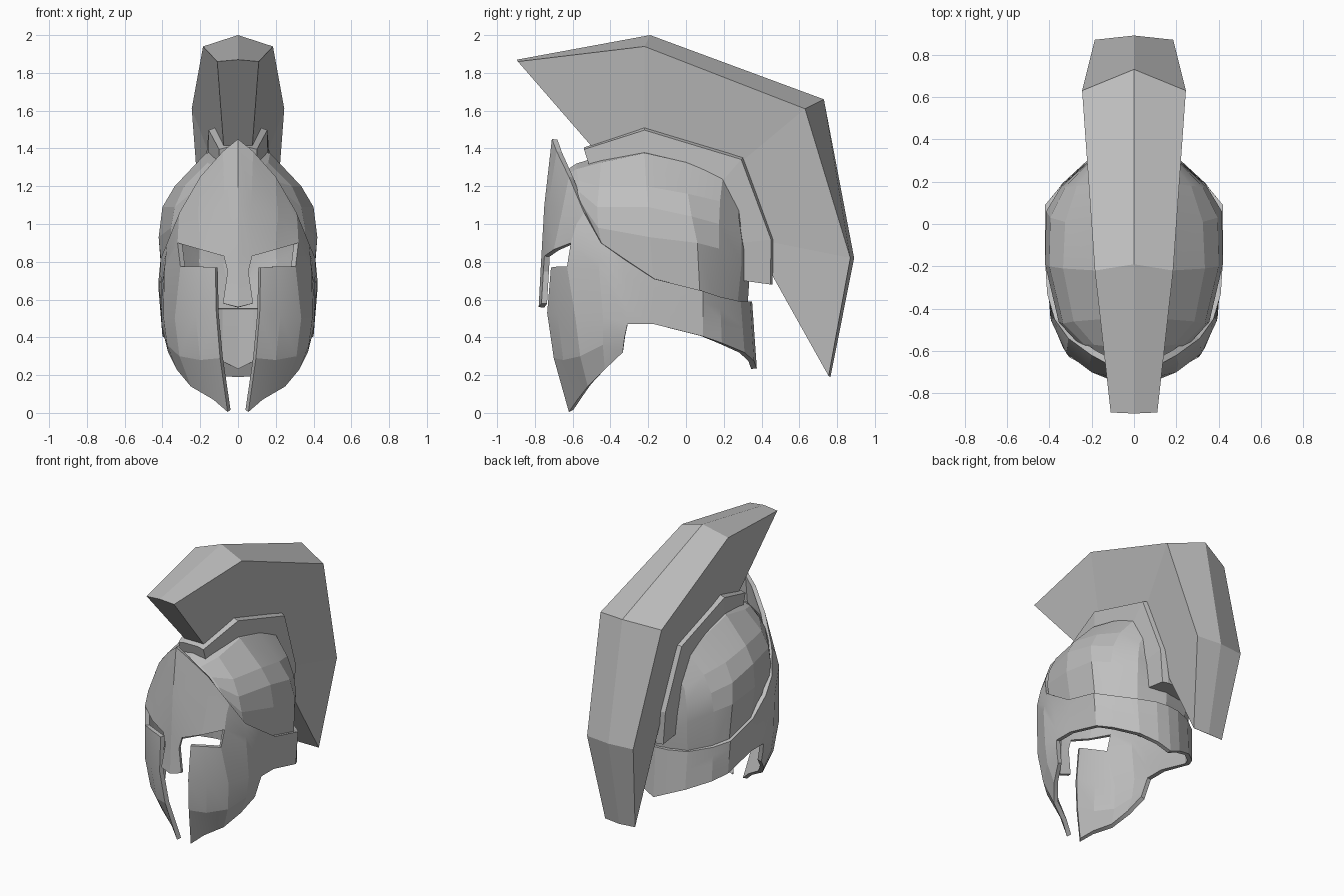
import bpy, bmesh, math
from mathutils import Vector

cube = bpy.data.objects.get("Cube")
if cube:
    bpy.data.objects.remove(cube, do_unlink=True)

# Single grey metal colour
TONE = (0.52, 0.52, 0.52, 1)
grey = bpy.data.materials.new("plain grey")
grey.use_nodes = True
grey.diffuse_color = TONE
grey.node_tree.nodes["Principled BSDF"].inputs["Base Color"].default_value = TONE


def run(a, b, n):
    """n evenly spaced points from a to b."""
    a, b = Vector(a), Vector(b)
    return [tuple(a.lerp(b, i / (n - 1))) for i in range(n)]


def finish(bm, name):
    me = bpy.data.meshes.new(name)
    bm.to_mesh(me)
    bm.free()
    me.materials.append(grey)
    ob = bpy.data.objects.new(name, me)
    bpy.context.collection.objects.link(ob)
    return ob


def shell(name, grids, thickness, smooth):
    """Mirrored sheet from half-side grids (lists of columns), thickened inward."""
    bm = bmesh.new()
    for grid in grids:
        for side in (1, -1):
            cols = [[bm.verts.new((side * x, y, z)) for x, y, z in col] for col in grid]
            for a, b in zip(cols, cols[1:]):
                for i in range(min(len(a), len(b)) - 1):
                    bm.faces.new((a[i], a[i + 1], b[i + 1], b[i]))
    bmesh.ops.remove_doubles(bm, verts=bm.verts, dist=0.0005)
    bmesh.ops.recalc_face_normals(bm, faces=bm.faces)
    bm.normal_update()
    centre = Vector((0, -0.15, 0.7))
    if sum(f.normal.dot(f.calc_center_median() - centre) for f in bm.faces) < 0:
        bmesh.ops.reverse_faces(bm, faces=bm.faces)
    ob = finish(bm, name)
    mod = ob.modifiers.new("thickness", 'SOLIDIFY')
    mod.thickness = thickness
    mod.offset = -1
    bpy.ops.object.select_all(action='DESELECT')
    ob.select_set(True)
    bpy.context.view_layer.objects.active = ob
    # Applied first so that the rim edges stay sharp
    bpy.ops.object.modifier_apply(modifier=mod.name)
    bpy.ops.object.shade_smooth_by_angle(angle=math.radians(smooth))


def sweep(name, sections):
    """Closed solid skinned through matching cross-sections."""
    bm = bmesh.new()
    rings = [[bm.verts.new(p) for p in s] for s in sections]
    n = len(rings[0])
    for a, b in zip(rings, rings[1:]):
        for i in range(n):
            j = (i + 1) % n
            bm.faces.new((a[i], a[j], b[j], b[i]))
    bm.faces.new(rings[0])
    bm.faces.new(rings[-1])
    bmesh.ops.recalc_face_normals(bm, faces=bm.faces)
    finish(bm, name)


# Skull dome: columns run from the centre spine down to the rim
dome = [
    run((0, -.70, 1.24), (.19, -.625, 1.20), 6),
    [(0, -.58, 1.32), (.11, -.58, 1.29), (.19, -.57, 1.23), (.24, -.565, 1.17),
     (.27, -.555, 1.11), (.295, -.53, 1.03)],
    [(0, -.45, 1.36), (.16, -.45, 1.325), (.285, -.46, 1.20), (.335, -.47, 1.09),
     (.355, -.465, .98), (.357, -.44, .86)],
    [(0, -.22, 1.41), (.17, -.22, 1.375), (.335, -.21, 1.2), (.40, -.2, 1.09),
     (.42, -.19, .93), (.395, -.17, .66)],
    [(0, 0, 1.37), (.17, 0, 1.325), (.325, .01, 1.16), (.395, .03, 1.04),
     (.415, .06, .9), (.395, .075, .6)],
    [(0, .2, 1.29), (.16, .195, 1.25), (.27, .18, 1.12), (.325, .175, 1.0),
     (.345, .175, .87), (.32, .16, .57)],
    [(0, .29, 1.11), (.14, .28, 1.10), (.185, .28, 1.03), (.21, .295, .93),
     (.215, .295, .8), (.20, .27, .55)],
    run((0, .35, .93), (0, .325, .55), 6),
]
shell("skull_dome", [dome], 0.02, 12)

# Brow plate and nose guard
brow_end = [(.31, -.54, 1.06), (.315, -.58, 1.0), (.32, -.61, .90)]
brow = [
    [(0, -.71, 1.45), (0, -.75, 1.1), (0, -.765, .84)],
    [(.08, -.685, 1.385), (.07, -.73, 1.1), (.075, -.75, .83)],
    [(.2, -.62, 1.25), (.21, -.66, 1.05), (.2, -.70, .865)],
    brow_end,
]
nose = [
    [(0, -.765, .84), (0, -.77, .75), (0, -.78, .56)],
    [(.075, -.75, .83), (.055, -.755, .75), (.08, -.765, .58)],
]

# Cheek guards, joined to the brow beside the eye openings
cheek_edge = [(.305, -.63, .775), (.335, -.585, .5), (.31, -.56, .3), (.25, -.52, .14)]
cheek = [
    [(.12, -.715, .77), (.115, -.735, .53), (.095, -.70, .29), (.055, -.62, .005)],
    [(.21, -.68, .775), (.225, -.68, .52), (.2, -.65, .28), (.13, -.575, .07)],
    cheek_edge,
]
temple = run((.41, -.33, .815), (.405, -.31, .47), 5)
side = [
    brow_end + cheek_edge,
    run((.375, -.45, .9), (.39, -.46, .76), 4)
    + [(.395, -.44, .51), (.375, -.44, .36), (.325, -.43, .23)],
    temple + [(.39, -.325, .4), (.37, -.335, .32)],
]

# Neck band wrapping round to the back
ends = [
    ((.42, -.17, .71), (.405, -.17, .47)),
    ((.42, .09, .645), (.40, .09, .405)),
    ((.345, .18, .615), (.34, .19, .37)),
    ((.215, .29, .59), (.21, .31, .32)),
    ((.09, .34, .59), (.09, .36, .275)),
    ((0, .35, .59), (0, .375, .235)),
]
band = [temple] + [run(top, bottom, 5) for top, bottom in ends]
shell("face_and_neck_guard", [brow, nose, cheek, side, band], 0.03, 12)

# Crest holder: rail following the top and back of the dome, outer edges slightly lower
# (half width, top y, top z, edge y, edge z, bottom y, bottom z)
rail = [
    (.10, -.54, 1.405, -.54, 1.395, -.50, 1.27),
    (.155, -.22, 1.512, -.22, 1.497, -.22, 1.34),
    (.17, .305, 1.355, .292, 1.342, .17, 1.20),
    (.15, .463, .92, .45, .918, .30, .90),
    (.13, .458, .68, .447, .68, .30, .70),
]
sweep("crest_holder", [
    [(-w, b, c), (-w + .04, y, z), (w - .04, y, z), (w, b, c), (w, v, u), (-w, v, u)]
    for w, y, z, b, c, v, u in rail])

# Plume: (inner half width, y, z), (outer half width, y, z), (ridge y, z)
plume = [
    ((.075, -.49, 1.40), (.11, -.89, 1.86), (-.895, 1.87)),
    ((.115, -.22, 1.46), (.185, -.22, 1.94), (-.19, 2.0)),
    ((.13, .27, 1.31), (.245, .63, 1.61), (.73, 1.66)),
    ((.11, .42, .91), (.185, .87, .82), (.89, .82)),
    ((.085, .45, .74), (.12, .755, .195), (.765, .19)),
]
sweep("crest_plume", [
    [(-i[0], i[1], i[2]), (-o[0], o[1], o[2]), (0, r[0], r[1]), o, i] for i, o, r in plume])
